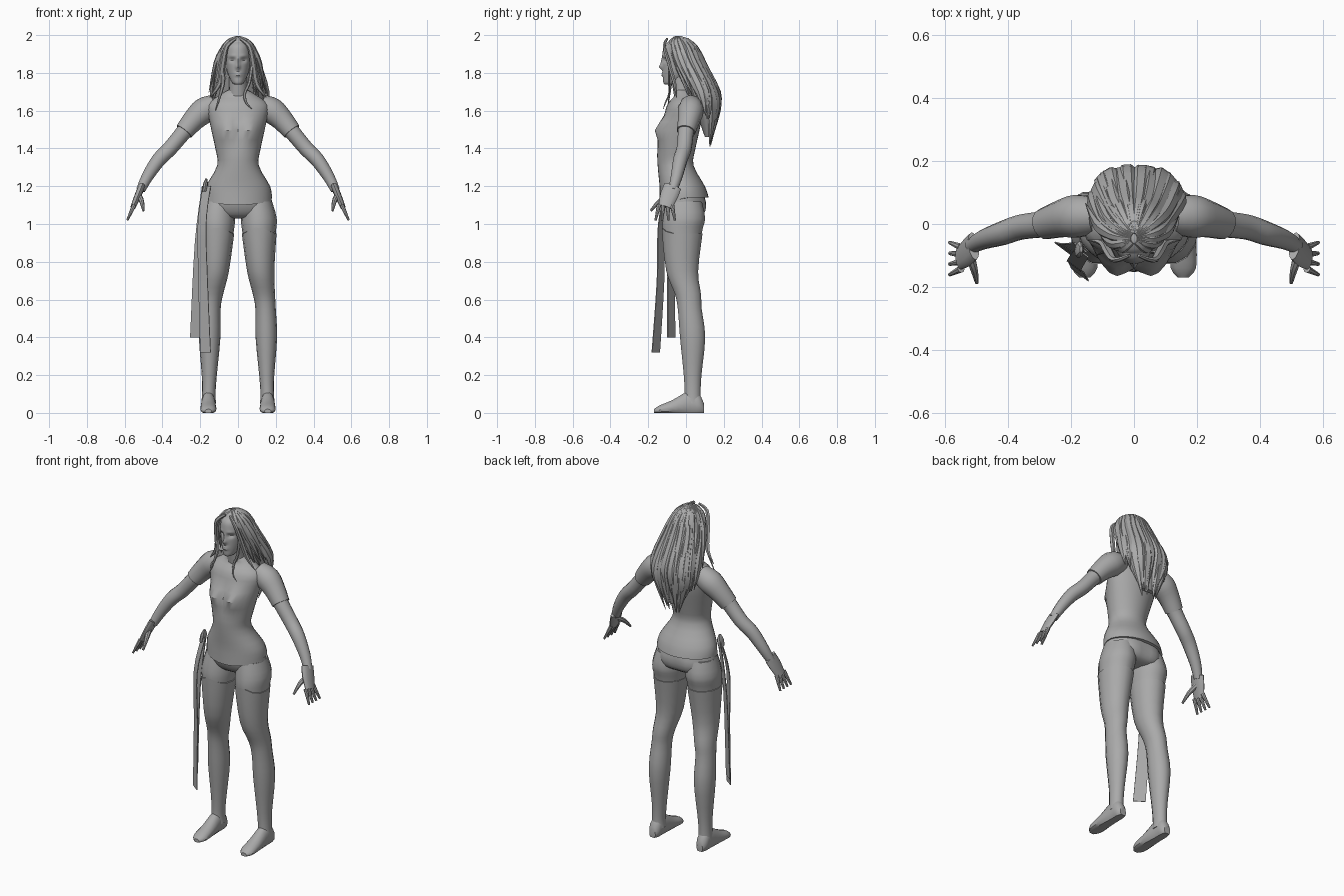
import bpy, bmesh, math, random
from mathutils import Vector

random.seed(4)
cube = bpy.data.objects.get("Cube")
if cube:
    bpy.data.objects.remove(cube, do_unlink=True)

shade = (.4, .4, .4, 1)
grey = bpy.data.materials.new("plain grey")
grey.use_nodes = True
grey.diffuse_color = shade
grey.node_tree.nodes["Principled BSDF"].inputs["Base Color"].default_value = shade
parts = []


def resample(rows, steps):
    """Smooth curve through rows of numbers."""
    rows = [Vector(row) for row in rows]
    padded = [rows[0]] + rows + [rows[-1]]
    out = []
    for before, start, end, after in zip(padded, rows, rows[1:], padded[3:] + padded[-1:]):
        leave, arrive = (end - before) / 2, (after - start) / 2
        for k in range(steps):
            t = k / steps
            ease = t * t * (3 - 2 * t)
            out.append(start.lerp(end, ease) + leave * t * (1 - t) ** 2 - arrive * t * t * (1 - t))
    return out + [rows[-1]]


def skin(name, rings, mirror=False, shape=None):
    """Skin rings of points into one object; shape may move each point."""
    bm = bmesh.new()
    loops = [[bm.verts.new(point) for point in ring] for ring in rings]
    for lower, upper in zip(loops, loops[1:]):
        for i in range(len(lower)):
            bm.faces.new((lower[i - 1], lower[i], upper[i], upper[i - 1]))
    bm.faces.new(loops[0])
    bm.faces.new(loops[-1])
    if shape:
        for vert in bm.verts:
            shape(vert.co)
    bmesh.ops.recalc_face_normals(bm, faces=bm.faces)
    mesh = bpy.data.meshes.new(name)
    bm.to_mesh(mesh)
    bm.free()
    mesh.materials.append(grey)
    part = bpy.data.objects.new(name, mesh)
    bpy.context.collection.objects.link(part)
    if mirror:
        part.modifiers.new("Mirror", "MIRROR")
    parts.append(part)


def around(sides):
    angles = [math.tau * i / sides for i in range(sides)]
    return [(math.cos(angle), math.sin(angle)) for angle in angles]


def stack(name, rows, sides=32, steps=3, shape=None):
    """Level rings from rows of height, half width, front y, back y."""
    rings = []
    for z, wide, front, back in resample(rows, steps):
        middle, deep = (front + back) / 2, (back - front) / 2
        rings.append([Vector((wide * c, middle + deep * s, z)) for c, s in around(sides)])
    skin(name, rings, shape=shape)


def column(name, rows, grow=0, shape=None):
    """Mirrored level rings from rows of x, y, z, half width; deeper than wide."""
    rings = []
    for x, y, z, wide in resample(rows, 3):
        radius = wide + grow
        rings.append([Vector((x + radius * c, y + radius * 1.2 * s, z)) for c, s in around(14)])
    skin(name, rings, True, shape)


def tube(name, rows, sides=8, mirror=False, ref=(0, 1, 0), flat=1, grow=0):
    """Rings square to a path of x, y, z, radius; flat scales the radius along ref."""
    rows = resample(rows, 3)
    points = [row.to_3d() for row in rows]
    rings = []
    for i, row in enumerate(rows):
        along = (points[min(i + 1, len(points) - 1)] - points[max(i - 1, 0)]).normalized()
        thick = Vector(ref)
        thick = (thick - along * thick.dot(along)).normalized()
        broad = along.cross(thick)
        radius = max(row[3], .002) + grow
        rings.append([points[i] + (broad * c + thick * flat * s) * radius for c, s in around(sides)])
    skin(name, rings, mirror)


def bump(point, x, z, wide, tall, amount):
    """Push points forward around a mirrored spot."""
    fall = ((abs(point.x) - x) / wide) ** 2 + ((point.z - z) / tall) ** 2
    point.y -= amount * math.exp(-fall)


# Shirt, with bust and a hem that dips in front
def shirt_shape(point):
    if point.y < -.05:
        bump(point, .065, 1.5, .055, .055, .045)
    if point.z < 1.18:
        point.z += min(0, point.y) * (1.18 - point.z) * 7


stack("shirt", [
    (1.14, .18, -.14, .12), (1.2, .17, -.14, .1), (1.31, .11, -.15, .04),
    (1.4, .12, -.15, .05), (1.54, .15, -.12, .08), (1.63, .16, -.1, .08),
    (1.68, .1, -.06, .06), (1.71, .05, -.06, .03)], shape=shirt_shape)


# Hips, with rounded seat
def seat_shape(point):
    if point.y > .03:
        bump(point, .08, 1.09, .06, .06, -.015)


stack("hips", [(1.22, .15, -.12, .08), (1.12, .18, -.13, .1),
               (1.05, .16, -.1, .09), (1.03, .09, -.06, .05)], shape=seat_shape)

# Legs, and stockings with a peaked front edge over them
leg = [(.1, -.01, 1.12, .08), (.11, -.01, 1.03, .095), (.112, -.02, .95, .088),
       (.12, -.02, .75, .068), (.137, .01, .63, .055), (.146, .02, .55, .05),
       (.15, .035, .4, .053), (.152, .035, .2, .036), (.155, .035, .1, .032),
       (.155, .035, .05, .035)]


def stocking_shape(point):
    if point.z > .94 and point.y < 0:
        point.z += max(0, .04 - abs(point.x - .11) / 2)


column("legs", leg)
column("stockings", leg[2:], .004, stocking_shape)

# Feet, from heel to toe: y, half width, height
foot = resample([(.095, .02, .05), (.07, .035, .1), (.02, .036, .12),
                 (-.07, .042, .07), (-.14, .04, .04), (-.17, .018, .02)], 3)
skin("feet", [[Vector((.157 + wide * c, y, max(0, tall * (.4 + .6 * s)))) for c, s in around(14)]
              for y, wide, tall in foot], True)

# Arms and sleeves
arm = [(.12, .025, 1.63, .05), (.18, .025, 1.6, .062), (.235, .015, 1.55, .052),
       (.285, 0, 1.49, .043), (.36, -.01, 1.4, .04), (.42, -.03, 1.34, .038),
       (.48, -.05, 1.25, .031), (.515, -.07, 1.18, .024)]
tube("arms", arm, sides=14, mirror=True)
tube("sleeves", arm[:4], sides=14, mirror=True, grow=.007)

# Hands: palm, four spread fingers and thumb
tube("palms", [(.51, -.07, 1.2, .018), (.53, -.09, 1.15, .018), (.555, -.11, 1.09, .014)],
     sides=12, mirror=True, flat=2.6)
for finger in range(4):
    base = Vector((.55, -.143 + .023 * finger, 1.1, .012))
    reach = Vector((.036, -.018 + .011 * finger, -.08, -.006))
    tube("finger", [base, base + reach / 2, base + reach], mirror=True)
tube("thumb", [(.525, -.09, 1.15, .016), (.51, -.14, 1.12, .013), (.5, -.187, 1.07, .006)], mirror=True)

# Neck and head with modelled face
tube("neck", [(0, 0, 1.65, .06), (0, -.02, 1.71, .048), (0, -.035, 1.8, .047)], sides=16)


def face_shape(point):
    if point.y < -.08:
        bump(point, .03, 1.868, .016, .011, -.013)
        bump(point, .03, 1.89, .02, .008, .004)
        bump(point, 0, 1.832, .011, .014, .018)
        bump(point, 0, 1.86, .009, .02, .009)
        for lip in (1.786, 1.797):
            bump(point, 0, lip, .018, .005, .008)


stack("head", [
    (1.738, .014, -.11, -.07), (1.75, .032, -.12, -.04), (1.8, .055, -.123, .03),
    (1.86, .066, -.124, .05), (1.91, .068, -.124, .06), (1.95, .058, -.11, .05),
    (1.985, .02, -.06, .01)], sides=64, steps=8, shape=face_shape)

# Hair mass
mass = [(1.99, .01, -.06, -.03), (1.97, .05, -.09, .02), (1.93, .08, -.1, .06),
        (1.85, .1, -.07, .09), (1.7, .13, 0, .16), (1.6, .12, .05, .16), (1.46, .05, .1, .13)]
stack("hair_mass", mass)

# Tapered locks combed from the parting over the mass
count = 36
for i in range(count):
    turn = math.radians(-48 + 276 * i / (count - 1))
    c, s = math.cos(turn), math.sin(turn)
    last = 4 if s < -.1 else 5 if abs(c) > .8 else 6
    sway = random.uniform(-.004, .004)
    path = []
    for k, (z, wide, front, back) in enumerate(mass[:last + 1]):
        middle, deep = (front + back) / 2, (back - front) / 2
        spread = random.uniform(1, 1.15) if k > 2 else 1
        radius = .002 if k == last else .01 + .004 * k
        drop = random.uniform(0, .05) if k == last else 0
        path.append((wide * spread * c + sway * k, middle + deep * spread * s, z - drop, radius))
    tube("hair_lock", path, sides=6, ref=(c, s, .3), flat=.55)

# Loose locks beside the face and over the chest
for side in (-1, 1):
    tube("front_lock", [(side * .015, -.1, 1.98, .008), (side * .06, -.115, 1.94, .012),
                        (side * .08, -.09, 1.85, .016), (side * .1, -.06, 1.74, .014),
                        (side * .15, -.05, 1.67, .002)], sides=6, flat=.7)
tube("chest_lock", [(.075, -.09, 1.85, .01), (.06, -.09, 1.75, .009), (.035, -.09, 1.69, .008),
                    (.045, -.11, 1.64, .006), (.075, -.12, 1.61, .002)], sides=6, flat=.6)
tube("shoulder_lock", [(-.085, -.08, 1.82, .012), (-.08, -.08, 1.74, .011),
                       (-.12, -.1, 1.6, .002)], sides=6, flat=.6)

# Sash tails hanging from a knot at the right hip
tails = {"long_sash_tail": [(-.165, -.09, 1.2), (-.19, -.13, 1), (-.185, -.135, .7), (-.172, -.16, .32)],
         "short_sash_tail": [(-.17, -.075, 1.2), (-.205, -.08, .9), (-.226, -.078, .4)]}
for name, path in tails.items():
    rings = []
    for middle in resample(path, 4):
        half = .03 - .008 * middle.z
        across = Vector((half, -.75 * half, 0))
        thin = Vector((.001, .002, 0))
        rings.append([middle - across - thin, middle + across - thin,
                      middle + across + thin, middle - across + thin])
    skin(name, rings)
tube("sash_knot", [(-.168, -.08, 1.24, .005), (-.172, -.08, 1.21, .013), (-.178, -.085, 1.17, .012)], flat=2)

# Smooth shading with sharp creases kept
bpy.ops.object.select_all(action="DESELECT")
for part in parts:
    part.select_set(True)
bpy.context.view_layer.objects.active = parts[0]
bpy.ops.object.shade_smooth_by_angle(angle=math.radians(35))
